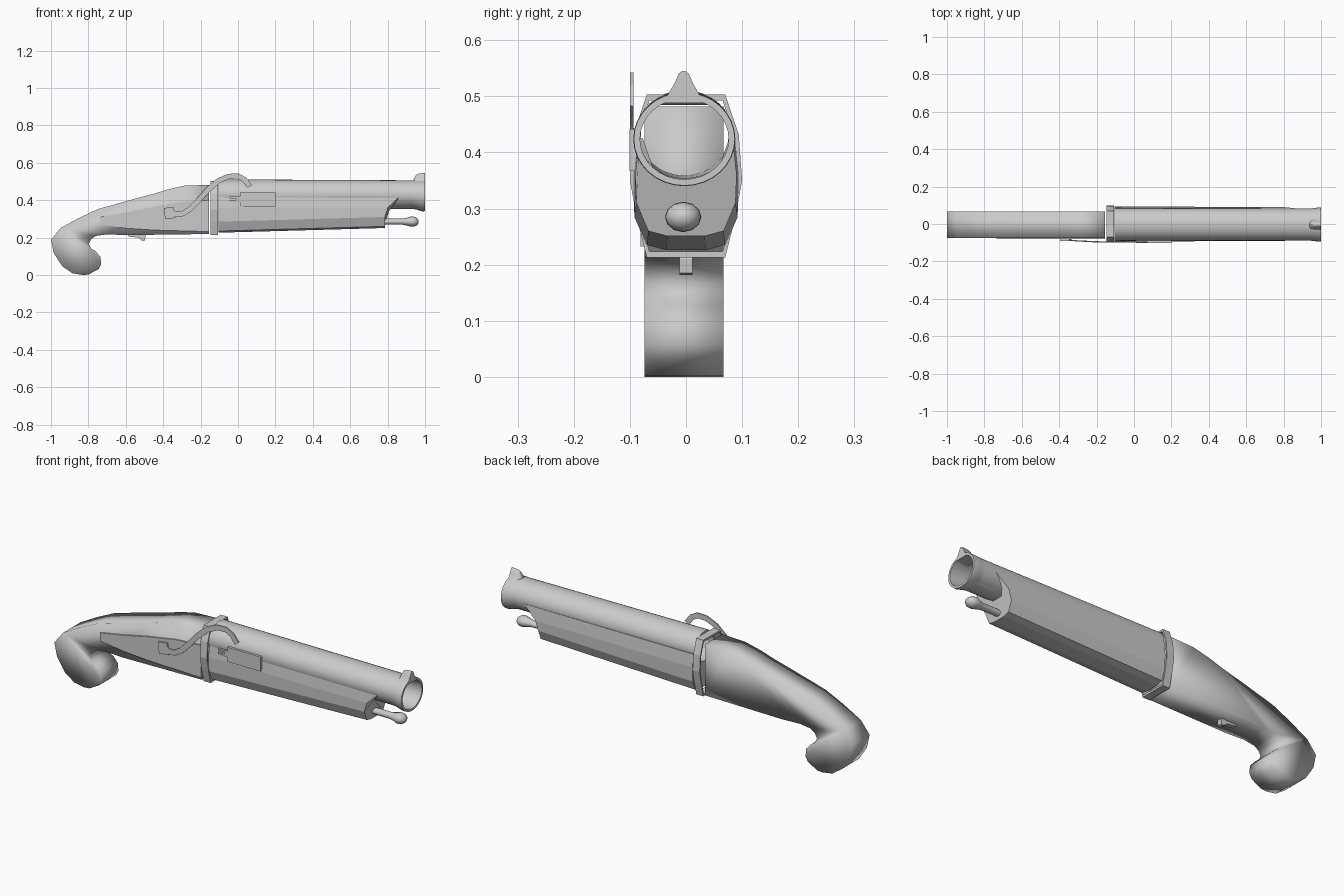
import bpy, bmesh
from math import sin, cos, pi, hypot

if "Cube" in bpy.data.objects:
    bpy.data.objects.remove(bpy.data.objects["Cube"])


def loft(name, rings, caps=True, loop=False, smooth=None):
    """Skin closed rings of points; smooth = edge angle in degrees (180 = fully smooth)."""
    bm = bmesh.new()
    rows = [[bm.verts.new(p) for p in r] for r in rings]
    pairs = list(zip(rows, rows[1:])) + ([(rows[-1], rows[0])] if loop else [])
    for a, b in pairs:
        n = len(a)
        for i in range(n):
            bm.faces.new((a[i], a[(i + 1) % n], b[(i + 1) % n], b[i]))
    if caps and not loop:
        bm.faces.new(rows[0])
        bm.faces.new(rows[-1])
    bmesh.ops.recalc_face_normals(bm, faces=bm.faces)
    if smooth:
        for f in bm.faces:
            f.smooth = True
        for e in bm.edges:
            e.smooth = e.calc_face_angle(0) < smooth * pi / 180
    me = bpy.data.meshes.new(name)
    bm.to_mesh(me)
    bm.free()
    ob = bpy.data.objects.new(name, me)
    bpy.context.collection.objects.link(ob)
    return ob


def side_prism(name, pts, y0, y1, smooth=None):
    return loft(name, [[(x, y, z) for x, z in pts] for y in (y0, y1)], smooth=smooth)


def box(name, x0, x1, z0, z1, y0, y1):
    return side_prism(name, [(x0, z0), (x1, z0), (x1, z1), (x0, z1)], y0, y1)


def oval(x, ry, rz, cz, n=32, cy=-0.003):
    return [(x, cy + ry * cos(2 * pi * i / n), cz + rz * sin(2 * pi * i / n)) for i in range(n)]


# Curved grip with hooked butt
grip = [(-.155, .485), (-.29, .48), (-.38, .459), (-.45, .437), (-.6, .397), (-.75, .355),
        (-.85, .308), (-.95, .253), (-1, .19), (-.985, .12), (-.94, .05), (-.885, .012),
        (-.83, .003), (-.80, .005), (-.745, .035), (-.732, .06), (-.735, .1), (-.762, .13),
        (-.785, .145), (-.797, .17), (-.785, .195), (-.76, .212), (-.7, .22), (-.6, .216),
        (-.155, .222)]
mn = min(z for _, z in grip)
grip = [(x, z - mn) for x, z in grip]
side_prism("grip", grip, -.074, .067, smooth=180)

# Raised panel on the front side of the grip
panel = [(-.735, .268), (-.735, .31), (-.6, .333), (-.45, .365), (-.3, .39), (-.155, .4),
         (-.155, .232), (-.45, .24), (-.6, .25)]
side_prism("grip_side_panel", panel, -.081, -.07)

# Hollow collar between grip and barrel
half = [(.07, .503), (.094, .432), (.1, .35), (.088, .285), (.07, .213)]


def collar_ring(x, s):
    pts = [(y * s, .358 + (z - .358) * s) for y, z in half]
    pts += [(-y, z) for y, z in reversed(pts)]
    return [(x, y, z) for y, z in pts]


loft("collar", [collar_ring(-.148, 1), collar_ring(-.108, 1),
                collar_ring(-.108, .93), collar_ring(-.148, .93)], loop=True)

# Open barrel tube with flared muzzle
loft("barrel", [oval(-.105, .087, .079, .432), oval(.93, .085, .076, .43),
                oval(.955, .087, .079, .428), oval(.985, .091, .084, .424),
                oval(1, .09, .083, .424), oval(1, .079, .072, .424),
                oval(-.105, .079, .071, .43)], loop=True, smooth=40)

# Front sight, rising toward the muzzle
sight = [(-.048, 0), (-.03, .2), (-.017, .6), (-.009, .92), (-.003, 1),
         (.003, 1), (.009, .92), (.017, .6), (.03, .2), (.048, 0)]


def sight_ring(x, z0, h):
    return [(x, y - .004, z0 + h * t) for y, t in sight]


loft("front_sight", [sight_ring(.935, .485, .015), sight_ring(.952, .487, .048),
                     sight_ring(.97, .488, .055), sight_ring(1, .488, .057)], smooth=40)

# Faceted fore stock, a trough under the barrel with a slanted nose
outer = [(.087, .425), (.094, .36), (.092, .285), (.07, .235), (.035, .226)]
inner = [(.03, .354), (.062, .375), (.08, .425)]
u = outer + [(-y, z) for y, z in reversed(outer)]
u += [(-y, z) for y, z in reversed(inner)] + inner


def nose(y, z):
    x = .785 + max(0, z - .345) * 1.05
    return (x, y * .96, z + (.025 if z < .3 else 0))


loft("fore_stock", [[(-.103, y, z) for y, z in u], [nose(y, z) for y, z in u]])

# Ramrod with rounded tip
prof = [(.76, .016), (.88, .016), (.9, .02), (.925, .027), (.945, .026), (.96, .017), (.966, .006)]
loft("ramrod", [oval(x, r * 1.2, r, .285, 12, -.005) for x, r in prof], smooth=50)

# Trigger
side_prism("trigger", [(-.59, .225), (-.585, .205), (-.535, .2), (-.51, .182), (-.497, .185),
                       (-.495, .21), (-.5, .225)], -.012, .012)

# Hammer: curved strip with a square foot
path = [(-.36, .338), (-.335, .325), (-.3, .326), (-.26, .35), (-.21, .4), (-.16, .456),
        (-.105, .503), (-.05, .527), (0, .529), (.035, .51), (.062, .474)]
rings = []
for i, (x, z) in enumerate(path):
    a, b = path[max(i - 1, 0)], path[min(i + 1, len(path) - 1)]
    dx, dz = b[0] - a[0], b[1] - a[1]
    L = hypot(dx, dz)
    nx, nz = -dz / L * .014, dx / L * .014
    y = -.087 - .011 * min(1, i / 5)
    rings.append([(x + s * nx, y + t, z + s * nz)
                  for s, t in ((1, .004), (1, -.002), (-1, -.002), (-1, .004))])
loft("hammer", rings)
side_prism("hammer_foot", [(-.395, .358), (-.345, .363), (-.335, .305), (-.39, .298)], -.09, -.075)

# Lock plate with small two-pronged pin
box("lock_plate", .01, .2, .367, .442, -.101, -.08)
box("lock_pin", -.01, .01, .388, .42, -.098, -.08)
for z in (.391, .41):
    box("lock_prong", -.045, -.008, z, z + .009, -.098, -.088)
